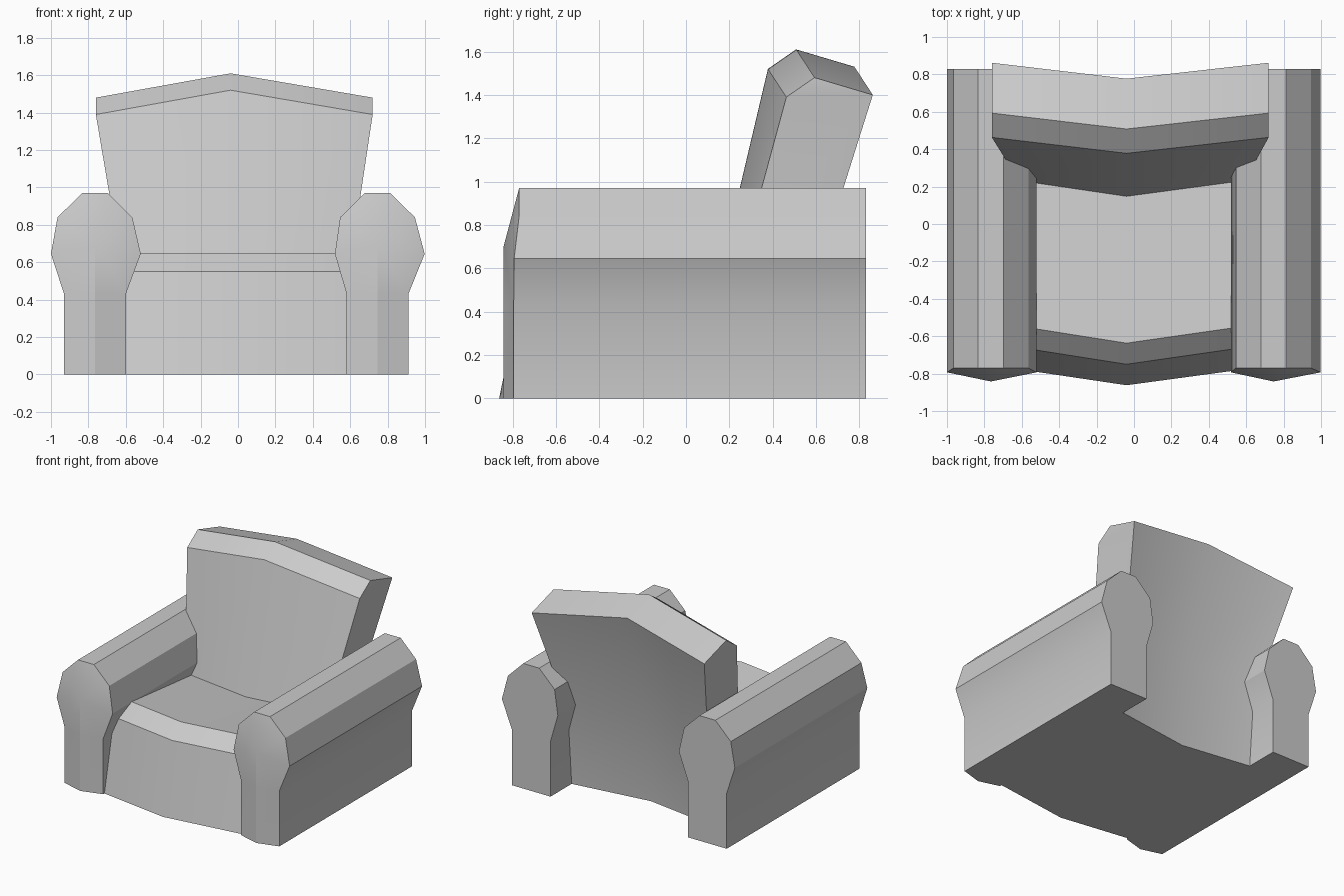
import bpy, bmesh, math

if "Cube" in bpy.data.objects:
    bpy.data.objects.remove(bpy.data.objects["Cube"])

fabric = bpy.data.materials.new("grey fabric")
fabric.diffuse_color = (0.6, 0.6, 0.6, 1)
fabric.use_nodes = True
fabric.node_tree.nodes["Principled BSDF"].inputs["Base Color"].default_value = fabric.diffuse_color


def make(name, verts, faces):
    mesh = bpy.data.meshes.new(name)
    bm = bmesh.new()
    vs = [bm.verts.new(v) for v in verts]
    for f in faces:
        bm.faces.new([vs[i] for i in f])
    bmesh.ops.recalc_face_normals(bm, faces=bm.faces)
    bm.to_mesh(mesh)
    bm.free()
    mesh.materials.append(fabric)
    ob = bpy.data.objects.new(name, mesh)
    bpy.context.collection.objects.link(ob)
    bpy.ops.object.select_all(action='DESELECT')
    ob.select_set(True)
    bpy.context.view_layer.objects.active = ob
    bpy.ops.object.shade_smooth_by_angle(angle=math.radians(25))
    return ob


# Seat and back: a side profile lofted over left, middle and right sections.
# Each row: y and z in the middle, half width, y and z shift at the sides
profile = [
    (-0.862, 0.00, 0.60, 0.085, 0), (-0.75, 0.55, 0.60, 0.09, 0),
    (-0.637, 0.65, 0.60, 0.09, 0), (0.148, 0.545, 0.605, 0.085, 0),
    (0.378, 1.52, 0.74, 0.085, -0.13), (0.508, 1.61, 0.74, 0.085, -0.13),
    (0.777, 1.53, 0.74, 0.085, -0.13), (0.54, 0.65, 0.615, 0.085, 0),
    (0.487, 0.00, 0.60, 0.085, 0),
]
n = len(profile)
verts = []
for side in (-1, 0, 1):
    for y, z, w, dy, dz in profile:
        x = side * w - (0.02 if z > 1 else 0.012) if side else -0.04
        verts.append((x, y + abs(side) * dy, z + abs(side) * dz))
faces = []
for s in (0, n):
    for i in range(n):
        j = (i + 1) % n
        faces.append((s + i, s + j, s + n + j, s + n + i))
for s in (0, 2 * n):
    for end in ((0, 1, 2, 3, 8), (3, 7, 8), (3, 4, 6, 7), (4, 5, 6)):
        faces.append([s + i for i in end])
make("seat_and_back", verts, faces)

# Rolled arms: half profile (offset, z, front y) mirrored, with a bulging front
half = [(0.165, 0, -0.795), (0.165, 0.43, -0.795), (0.24, 0.645, -0.793),
        (0.20, 0.84, -0.77), (0.068, 0.97, -0.77)]
outline = [(-o, z, y) for o, z, y in half] + [(o, z, y) for o, z, y in reversed(half)]
m = len(outline)
for name, cx in (("left_arm", -0.76), ("right_arm", 0.758)):
    base = cx - 0.005 if cx < 0 else cx - 0.012
    xs = [(cx if z == 0.645 else base) + o for o, z, y in outline]
    verts = [(x, y, z) for x, (o, z, y) in zip(xs, outline)]
    verts += [(x, 0.83, z) for x, (o, z, y) in zip(xs, outline)]
    verts += [(base, -0.842, z) for z in (0, 0.43, 0.70)]
    low, mid, top = 2 * m, 2 * m + 1, 2 * m + 2
    faces = [(i, i + 1, m + i + 1, m + i) for i in range(m - 1)]
    faces += [(i, i + 1, top) for i in range(1, m - 2)]
    faces += [(0, 1, mid, low), (m - 2, m - 1, low, mid)]
    faces += [(1, top, mid), (m - 2, mid, top)]
    faces += [(0, low, m - 1, 2 * m - 1, m), list(range(m, 2 * m))]
    make(name, verts, faces)
